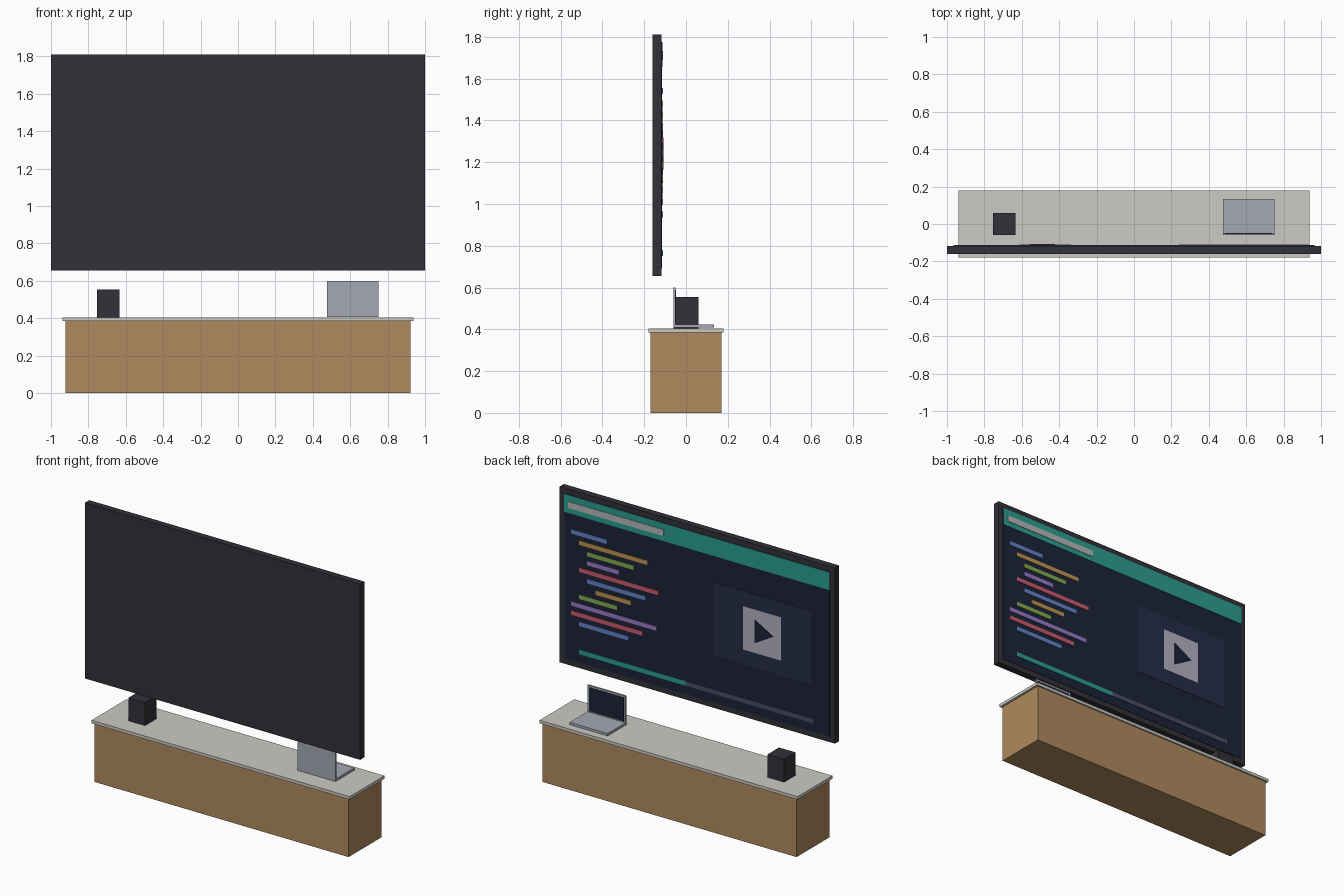
import bpy, bmesh

if "Cube" in bpy.data.objects:
    bpy.data.objects.remove(bpy.data.objects["Cube"])

mats = {}
PALETTE = {
    "black": (49, 49, 56), "wood": (176, 138, 94), "stone": (204, 202, 196),
    "metal": (165, 169, 180), "navy": (27, 35, 54), "slate": (37, 46, 70),
    "teal": (42, 157, 143), "pale": (180, 176, 194), "title": (180, 184, 184),
    "track": (72, 78, 98), "blue": (97, 130, 200), "orange": (190, 148, 80),
    "green": (132, 170, 80), "purple": (152, 122, 200), "red": (205, 90, 110),
}


def material(name):
    if name not in mats:
        m = bpy.data.materials.new(name)
        m.diffuse_color = [((c / 255 + 0.055) / 1.055) ** 2.4 for c in PALETTE[name]] + [1]
        m.use_nodes = True
        m.node_tree.nodes["Principled BSDF"].inputs["Base Color"].default_value = m.diffuse_color
        mats[name] = m
    return mats[name]


def finish(name, bm, color):
    bmesh.ops.recalc_face_normals(bm, faces=bm.faces)
    me = bpy.data.meshes.new(name)
    bm.to_mesh(me)
    bm.free()
    me.materials.append(material(color))
    ob = bpy.data.objects.new(name, me)
    bpy.context.collection.objects.link(ob)
    return ob


def box(name, x, y, z, color):
    bm = bmesh.new()
    bmesh.ops.create_cube(bm, size=1)
    for v in bm.verts:
        for i, (lo, hi) in enumerate((x, y, z)):
            v.co[i] = lo if v.co[i] < 0 else hi
    return finish(name, bm, color)


# Cabinet and worktop
box("cabinet", (-0.923, 0.923), (-0.17, 0.17), (0, 0.385), "wood")
box("cabinet_top", (-0.938, 0.938), (-0.18, 0.18), (0.385, 0.405), "stone")

# Speaker
box("speaker", (-0.755, -0.634), (-0.06, 0.06), (0.405, 0.555), "black")

# Laptop
box("laptop_base", (0.475, 0.751), (-0.055, 0.134), (0.408, 0.424), "metal")
box("laptop_lid", (0.475, 0.751), (-0.06, -0.05), (0.408, 0.6), "metal")
box("laptop_screen", (0.487, 0.739), (-0.051, -0.049), (0.43, 0.588), "navy")

# Television body and display
box("tv_frame", (-1, 1), (-0.161, -0.117), (0.656, 1.81), "black")
box("tv_display", (-0.964, 0.964), (-0.118, -0.1145), (0.692, 1.774), "navy")


def graphic(name, x, z, color, front=-0.111):
    box(name, x, (-0.1155, front), z, color)


# Header and title bar
graphic("header_band", (-0.964, 0.964), (1.656, 1.774), "teal", -0.112)
graphic("title_bar", (0.24, 0.932), (1.69, 1.732), "title", -0.109)

# Coloured text rows
rows = [(0.912, 0.65), (0.854, 0.358), (0.796, 0.46), (0.796, 0.565),
        (0.854, 0.277), (0.796, 0.372), (0.735, 0.476), (0.854, 0.58),
        (0.912, 0.292), (0.912, 0.394), (0.854, 0.496)]
colors = ["blue", "orange", "green", "purple", "red"]
for i, (left, right) in enumerate(rows):
    top = 1.555 - 0.0592 * i
    graphic(f"text_row_{i + 1}", (right, left), (top - 0.028, top), colors[i % 5])

# Video panel with play symbol
graphic("video_panel", (-0.825, -0.124), (1.003, 1.482), "slate", -0.1125)
graphic("play_tile", (-0.613, -0.336), (1.1, 1.385), "pale", -0.1105)
bm = bmesh.new()
face = bm.faces.new([bm.verts.new((x, -0.111, z)) for x, z in
                     ((-0.423, 1.318), (-0.423, 1.165), (-0.557, 1.242))])
new = bmesh.ops.extrude_face_region(bm, geom=[face])["geom"]
bmesh.ops.translate(bm, vec=(0, 0.0035, 0),
                    verts=[g for g in new if isinstance(g, bmesh.types.BMVert)])
finish("play_symbol", bm, "navy")

# Progress bar
graphic("progress_track", (-0.847, 0.08), (0.75, 0.78), "track")
graphic("progress_fill", (0.08, 0.854), (0.75, 0.78), "teal")
